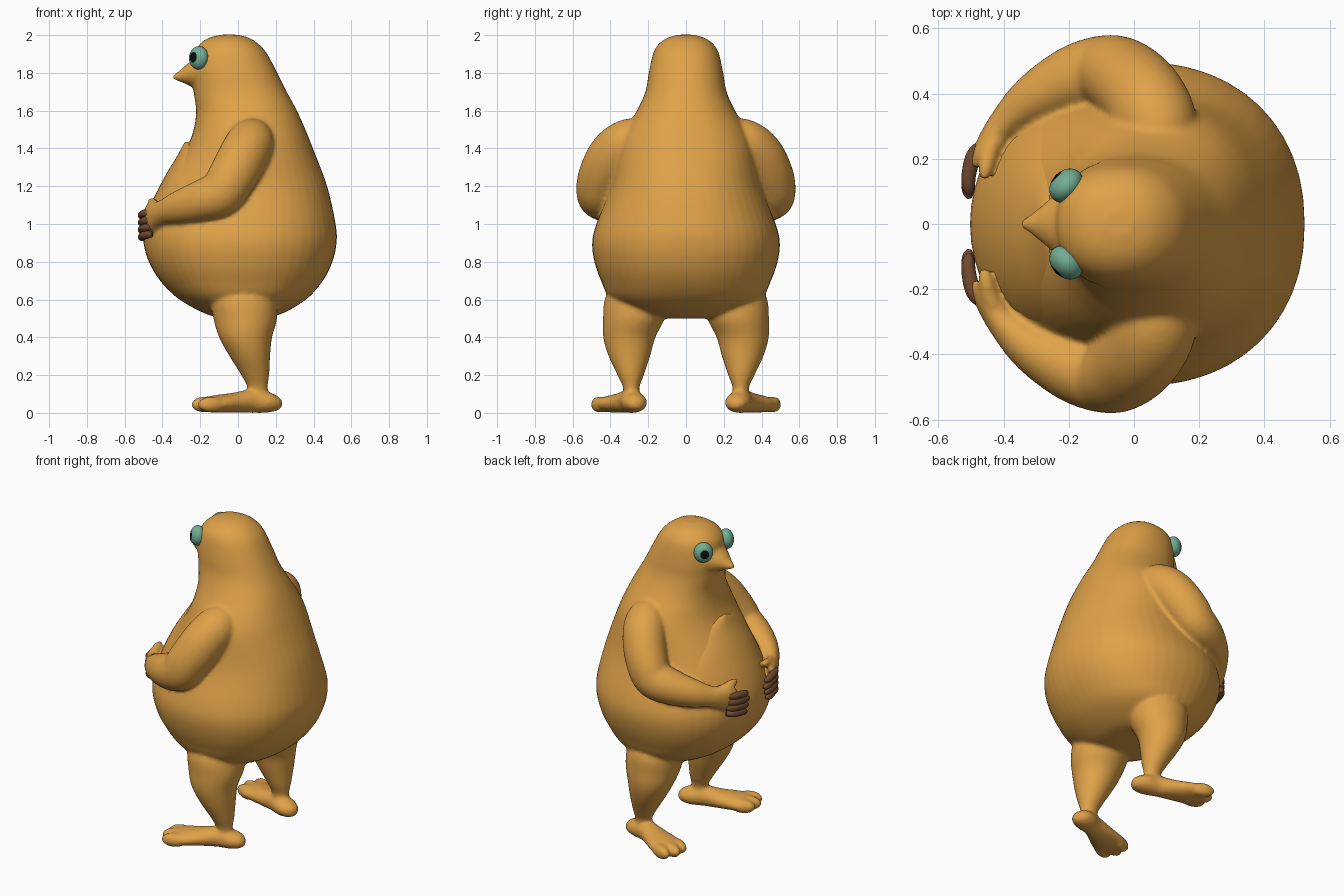
import bpy, bmesh, math
from mathutils import Vector, Matrix

cube = bpy.data.objects.get("Cube")
if cube:
    bpy.data.objects.remove(cube)


def material(name, color):
    m = bpy.data.materials.new(name)
    m.use_nodes = True
    m.diffuse_color = (*color, 1)
    m.node_tree.nodes["Principled BSDF"].inputs["Base Color"].default_value = (*color, 1)
    return m


orange = material("orange skin", (0.74, 0.36, 0.065))
brown = material("brown fingers", (0.17, 0.068, 0.03))
teal = material("teal eye", (0.17, 0.42, 0.30))
black = material("black pupil", (0.004, 0.004, 0.004))


def smooth_rows(rows, steps=5):
    """Catmull-Rom interpolation between rows of numbers."""
    out = []
    for i in range(len(rows) - 1):
        a, b, c, d = rows[max(i - 1, 0)], rows[i], rows[i + 1], rows[min(i + 2, len(rows) - 1)]
        for k in range(steps):
            t = k / steps
            out.append([q + t / 2 * (r - p + t * (2 * p - 5 * q + 4 * r - s + t * (3 * (q - r) + s - p)))
                        for p, q, r, s in zip(a, b, c, d)])
    return out + [list(rows[-1])]


def skin_rings(bm, rings):
    loops = [[bm.verts.new(p) for p in ring] for ring in rings]
    n = len(loops[0])
    for lo, hi in zip(loops, loops[1:]):
        for i in range(n):
            bm.faces.new((lo[i], lo[(i + 1) % n], hi[(i + 1) % n], hi[i]))
    bm.faces.new(loops[0])
    bm.faces.new(loops[-1])


def ring(center, u, v, sides, power=2.0):
    pts = []
    for i in range(sides):
        a = 2 * math.pi * i / sides
        c, s = math.cos(a), math.sin(a)
        pts.append(center + u * math.copysign(abs(c) ** (2 / power), c)
                   + v * math.copysign(abs(s) ** (2 / power), s))
    return pts


def stack(bm, rows, power=2.0):
    """Horizontal rings from rows of z, back and front x, half depth, centre y."""
    skin_rings(bm, [ring(Vector(((x0 + x1) / 2, y, z)), Vector(((x1 - x0) / 2, 0, 0)),
                         Vector((0, ry, 0)), 48, power)
                    for z, x0, x1, ry, y in smooth_rows(rows)])


def tube(bm, rows, side=1, sides=24):
    """Rings along a path of x, y, z, half width, half height."""
    rows = smooth_rows([(x, y * side, z, w, h) for x, y, z, w, h in rows])
    pts = [Vector(r[:3]) for r in rows]
    rings = []
    for i, r in enumerate(rows):
        t = (pts[min(i + 1, len(pts) - 1)] - pts[max(i - 1, 0)]).normalized()
        u = t.cross(Vector((0, 0, 1))).normalized()
        rings.append(ring(pts[i], u * r[3], u.cross(t) * r[4], sides))
    skin_rings(bm, rings)


def ball(bm, center, size, turn=0.0):
    m = Matrix.Translation(center) @ Matrix.Rotation(turn, 4, 'Z') @ Matrix.Diagonal((*size, 1))
    bmesh.ops.create_uvsphere(bm, u_segments=24, v_segments=14, radius=1, matrix=m)


def finish(bm, name, *mats):
    bmesh.ops.recalc_face_normals(bm, faces=bm.faces)
    mesh = bpy.data.meshes.new(name)
    for f in bm.faces:
        f.smooth = True
    bm.to_mesh(mesh)
    bm.free()
    for m in mats:
        mesh.materials.append(m)
    obj = bpy.data.objects.new(name, mesh)
    bpy.context.collection.objects.link(obj)
    return obj


# Pear-shaped torso and head
skin = bmesh.new()
torso = [(0.50, -.06, .10, .13), (0.52, -.16, .22, .25), (0.60, -.31, .36, .395), (0.70, -.413, .45, .45),
         (0.80, -.47, .50, .485), (0.90, -.492, .522, .497), (1.00, -.48, .517, .475), (1.20, -.40, .472, .40),
         (1.40, -.275, .397, .36), (1.50, -.235, .357, .32), (1.60, -.222, .312, .26), (1.70, -.235, .258, .215),
         (1.80, -.245, .208, .197), (1.90, -.235, .155, .175), (1.95, -.205, .112, .147),
         (1.985, -.155, .06, .10), (2.002, -.09, .0, .04)]
stack(skin, [(*r, 0) for r in torso], 2.2)

# Pointed snout
tube(skin, [(-.06, 0, 1.80, .17, .10), (-.17, 0, 1.80, .145, .095), (-.25, 0, 1.79, .085, .065),
            (-.30, 0, 1.782, .042, .034), (-.347, 0, 1.776, .012, .01)])

for side in (1, -1):
    # Legs
    leg = [(0.70, -.10, .17, .12, .26), (0.60, -.14, .20, .158, .272), (0.50, -.13, .207, .162, .277),
           (0.40, -.10, .18, .138, .30), (0.30, -.045, .17, .11, .30), (0.20, .017, .165, .07, .293),
           (0.13, .05, .157, .043, .29), (0.06, .04, .165, .05, .285)]
    stack(skin, [(*r[:4], r[4] * side) for r in leg])

    # Feet with three toes
    tube(skin, [(.23, .255, .05, .02, .02), (.205, .262, .05, .052, .04), (.15, .275, .056, .068, .056),
                (.07, .30, .062, .062, .062), (-.02, .335, .054, .08, .053), (-.11, .375, .048, .10, .047),
                (-.18, .40, .043, .095, .038), (-.20, .407, .042, .08, .03)], side)
    for x, y, z in ((-.175, .335, .044), (-.175, .40, .044), (-.14, .46, .044)):
        ball(skin, (x, y * side, z), (.077, .037, .043), -.35 * side)

    # Arms bent forward around the belly
    tube(skin, [(.09, .20, 1.47, .08, .09), (.07, .30, 1.435, .125, .125), (.03, .385, 1.36, .13, .135),
                (-.03, .445, 1.25, .125, .13), (-.09, .467, 1.165, .113, .122), (-.19, .44, 1.125, .105, .11),
                (-.31, .38, 1.09, .078, .088), (-.40, .305, 1.062, .05, .065), (-.455, .235, 1.04, .034, .075),
                (-.475, .20, 1.02, .022, .07)], side)
    # Thumbs
    tube(skin, [(-.40, .29, 1.08, .03, .03), (-.44, .23, 1.10, .028, .028), (-.455, .17, 1.115, .024, .024),
                (-.46, .135, 1.122, .012, .012)], side)

body = finish(skin, "body_with_limbs", orange)
remesh = body.modifiers.new("merge", 'REMESH')
remesh.mode = 'VOXEL'
remesh.voxel_size = 0.011
remesh.use_smooth_shade = True
relax = body.modifiers.new("relax", 'SMOOTH')
relax.factor = 0.5
relax.iterations = 7

# Raised belly with an arched upper edge
bm = bmesh.new()
belly = [(0.65, -.30, .10, .20), (0.70, -.395, .15, .30), (0.80, -.472, .20, .39), (0.95, -.503, .25, .41),
         (1.10, -.462, .20, .38), (1.25, -.388, .10, .315), (1.35, -.328, .0, .225), (1.41, -.295, -.10, .125),
         (1.435, -.28, -.20, .03)]
stack(bm, [(*r, 0) for r in belly])
finish(bm, "belly", orange)

for side, label in ((1, "left"), (-1, "right")):
    # Four stacked fingers
    bm = bmesh.new()
    for i in range(4):
        z = 1.06 - i * 0.038
        reach = 0.012 * abs(i - 1)
        tube(bm, [(-.462, .245, z, .018, .018), (-.492, .21, z - .005, .023, .022),
                  (-.507, .15, z - .012, .022, .022), (-.508, .10 + reach, z - .018, .019, .019),
                  (-.505, .078 + reach, z - .02, .007, .007)], side, 14)
    finish(bm, label + "_fingers", brown)

    # Eye with a pupil around its outer pole
    bm = bmesh.new()
    bmesh.ops.create_uvsphere(bm, u_segments=24, v_segments=20, radius=1)
    for f in bm.faces:
        f.material_index = int(f.calc_center_median().z > 0.91)
    out = Vector((-.72, .69 * side, .08)).to_track_quat('Z', 'Y').to_matrix().to_4x4()
    bm.transform(Matrix.Translation((-.208, .118 * side, 1.88)) @ out
                 @ Matrix.Diagonal((.058, .062, .045, 1)))
    finish(bm, label + "_eye", teal, black)
